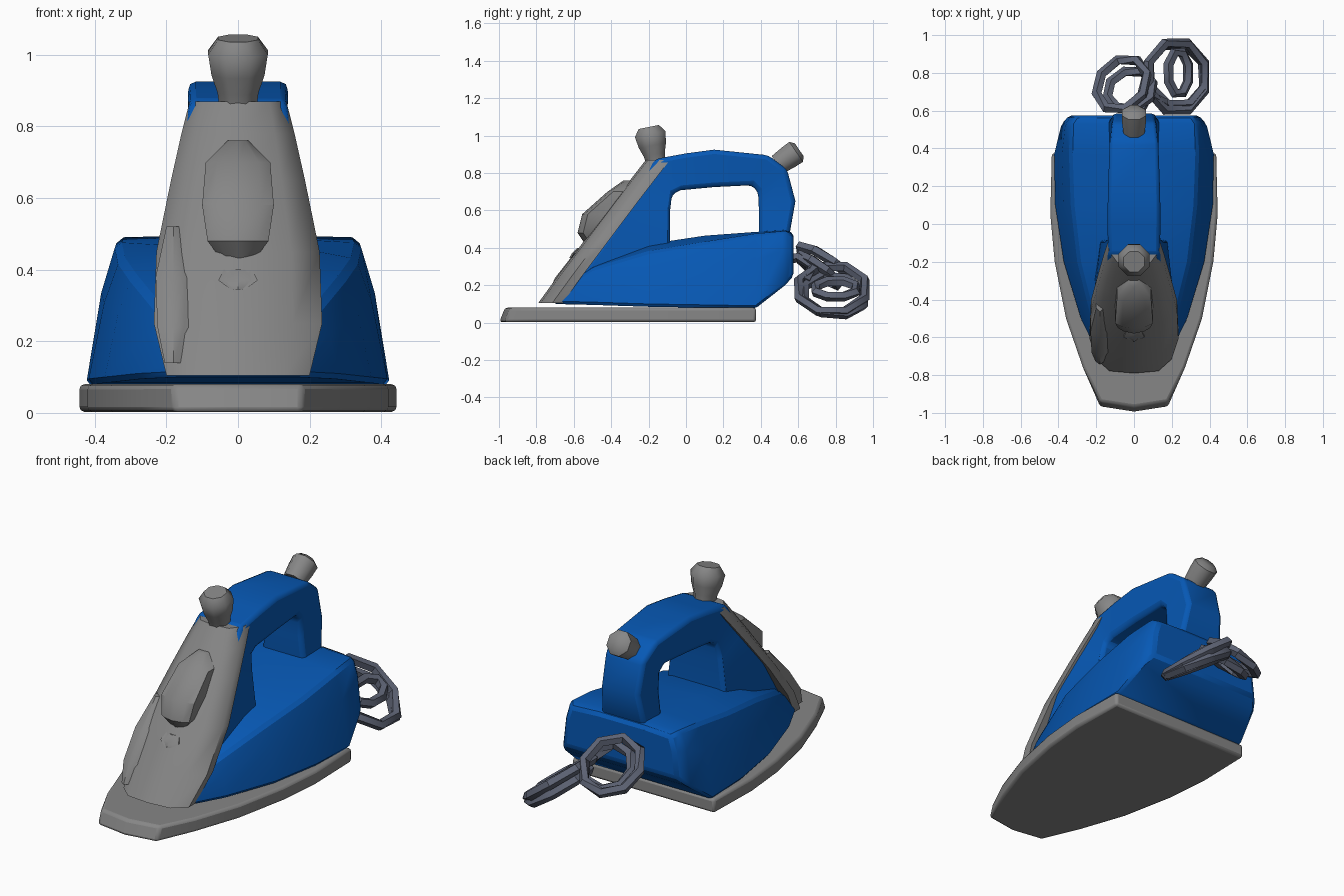
import bpy, bmesh, math
from mathutils import Vector

if "Cube" in bpy.data.objects:
    bpy.data.objects.remove(bpy.data.objects["Cube"])


def material(name, rgb):
    m = bpy.data.materials.new(name)
    m.diffuse_color = (*rgb, 1)
    m.use_nodes = True
    m.node_tree.nodes["Principled BSDF"].inputs["Base Color"].default_value = m.diffuse_color
    return m


BLUE = material("blue plastic", (0.002, 0.098, 0.46))
GREY = material("grey plastic", (0.24, 0.24, 0.24))
CORD = material("slate cord", (0.11, 0.125, 0.175))


def finish(name, bm, mat, bevel=0.0, segments=1, angle=35):
    bmesh.ops.recalc_face_normals(bm, faces=bm.faces)
    me = bpy.data.meshes.new(name)
    bm.to_mesh(me)
    bm.free()
    ob = bpy.data.objects.new(name, me)
    bpy.context.collection.objects.link(ob)
    me.materials.append(mat)
    if bevel:
        b = ob.modifiers.new("bevel", "BEVEL")
        b.width, b.segments, b.limit_method = bevel, segments, "ANGLE"
        b.angle_limit = math.radians(28)
    bpy.ops.object.select_all(action="DESELECT")
    bpy.context.view_layer.objects.active = ob
    ob.select_set(True)
    bpy.ops.object.shade_smooth_by_angle(angle=math.radians(angle))
    return ob


def loft(name, rings, mat, **kw):
    """Skin closed rings of equal length and cap both ends."""
    bm = bmesh.new()
    loops = [[bm.verts.new(p) for p in r] for r in rings]
    n = len(loops[0])
    for a, b in zip(loops, loops[1:]):
        for i in range(n):
            j = (i + 1) % n
            bm.faces.new((a[i], a[j], b[j], b[i]))
    bm.faces.new(loops[0])
    bm.faces.new(loops[-1])
    return finish(name, bm, mat, **kw)


def front_shell(name, rows, edge, back, mat, cx=0.0, **kw):
    """Shell facing -y; rows are (z, y, half width)."""
    rings = []
    for z, y, w in rows:
        sec = [(-1, back), (-1, edge), (-.65, .012), (0, 0), (.65, .012), (1, edge), (1, back)]
        rings.append([(cx + w * s, y + d, z) for s, d in sec])
    return loft(name, rings, mat, **kw)


def turned(name, base, axis, profile, sides, mat):
    """Lathed knob; profile is (distance along axis, radius)."""
    axis = Vector(axis).normalized()
    u = Vector((1, 0, 0))
    v = axis.cross(u)
    rings = []
    for h, r in profile:
        c = Vector(base) + axis * h
        rings.append([c + r * (u * math.cos(t) + v * math.sin(t))
                      for t in (math.tau * (i + .5) / sides for i in range(sides))])
    return loft(name, rings, mat, angle=50)


def tube(name, pts, r, closed, mat, sides=5):
    """Low-poly cord along a path."""
    pts = [Vector(p) for p in pts]
    bm = bmesh.new()
    n = len(pts)
    loops = []
    for i, p in enumerate(pts):
        a = pts[(i - 1) % n] if closed or i else p
        b = pts[(i + 1) % n] if closed or i < n - 1 else p
        t = (b - a).normalized()
        ref = Vector((.31, .17, .93))
        u = t.cross(ref).normalized()
        v = t.cross(u)
        loops.append([bm.verts.new(p + r * (u * math.cos(k) + v * math.sin(k)))
                      for k in (math.tau * s / sides for s in range(sides))])
    for i in range(n if closed else n - 1):
        a, b = loops[i], loops[(i + 1) % n]
        for s in range(sides):
            q = (s + 1) % sides
            bm.faces.new((a[s], a[q], b[q], b[s]))
    if not closed:
        bm.faces.new(loops[0])
        bm.faces.new(loops[-1])
    return finish(name, bm, mat, angle=40)


def oval(center, normal, ru, rv, n=8):
    nrm = Vector(normal).normalized()
    v = Vector((0, 1, 0))
    u = v.cross(nrm).normalized()
    v = nrm.cross(u)
    return [Vector(center) + u * ru * math.cos(t) + v * rv * math.sin(t)
            for t in (math.tau * (i + .5) / n for i in range(n))]


# Soleplate, with the nose leaning back towards the top
half = [(.18, -.97), (.27, -.76), (.36, -.5), (.42, -.2), (.443, .05), (.435, .375)]
outline = [(0, -.998)] + half + [(-x, y) for x, y in reversed(half)]
loft("soleplate", [[(x, y + (k if y < -.9 else 0), z) for x, y in outline]
                   for z, k in ((.003, 0), (.08, .03))],
     GREY, bevel=.014, segments=2, angle=50)

# Water tank body: sections are (y, bottom z, bottom half width, edge z, edge half width, ridge z)
sections = [(-.71, .10, .18, .15, .165, .16), (-.5, .095, .285, .29, .22, .31),
            (-.2, .085, .375, .38, .295, .42), (.1, .08, .42, .43, .33, .465),
            (.37, .075, .425, .475, .34, .485), (.53, .20, .385, .49, .335, .495),
            (.575, .25, .345, .47, .305, .48)]
loft("tank_body", [[(-b, y, zb), (b, y, zb), (b * .4 + t * .6 + .008, y, zb * .35 + zt * .65),
                    (t, y, zt), (t * .45, y, zc), (-t * .45, y, zc), (-t, y, zt),
                    (-b * .4 - t * .6 - .008, y, zb * .35 + zt * .65)]
                   for y, zb, b, zt, t, zc in sections], BLUE, bevel=.015, angle=40)

# Handle: arched strip of sections (outer y, z, half width, inner y, z, half width)
arch = [(-.66, .12, .17, -.09, .11, .20), (-.40, .48, .212, -.085, .44, .175),
        (-.27, .70, .168, -.085, .60, .155),
        (-.165, .875, .138, -.075, .685, .14), (0, .905, .14, -.03, .708, .135),
        (.15, .925, .14, .15, .725, .13), (.44, .895, .13, .35, .735, .12),
        (.54, .82, .12, .385, .70, .115), (.585, .65, .115, .39, .60, .115),
        (.555, .48, .135, .39, .47, .13), (.50, .38, .14, .40, .38, .13)]
loft("handle", [[(-wo, yo, zo), (wo, yo, zo), (wi, yi, zi), (-wi, yi, zi)]
                for yo, zo, wo, yi, zi, wi in arch], BLUE, bevel=.022, segments=2, angle=45)

# Sloped grey front cover, spray nozzle and side trim
front_shell("front_cover", [(.105, -.79, .20), (.25, -.685, .235), (.45, -.535, .228),
                            (.65, -.385, .187), (.78, -.285, .158), (.87, -.215, .135)],
            .075, .13, GREY, angle=50)
front_shell("spray_nozzle", [(.42, -.54, .04), (.48, -.58, .085), (.58, -.555, .10),
                             (.70, -.42, .09), (.76, -.335, .03)], .03, .14, GREY)
front_shell("side_trim", [(.14, -.745, .025), (.24, -.70, .045), (.38, -.59, .05),
                          (.52, -.465, .02)], .02, .10, GREY, cx=-.18)
front_shell("nozzle_drip", [(.345, -.625, .02), (.37, -.61, .055), (.40, -.58, .04)],
            .01, .07, GREY)

# Steam button and rear cap
turned("steam_button", (0, -.16, .85), (0, -.2, 1),
       [(0, .055), (.05, .062), (.10, .08), (.16, .09), (.20, .06)], 8, GREY)
turned("rear_cap", (0, .49, .845), (0, .8, .55),
       [(0, .06), (.07, .068), (.12, .07), (.14, .045)], 8, GREY)

# Coiled power cord
rings = [("cord_coil_large", (.225, .78, .18), (.62, 0, .78), .205, .19),
         ("cord_coil_large_lower", (.225, .79, .145), (.55, .1, .83), .185, .17),
         ("cord_coil_inner", (.235, .80, .18), (.6, 0, .8), .07, .115),
         ("cord_coil_small", (-.065, .74, .31), (-.3, .55, .78), .14, .165),
         ("cord_coil_small_lower", (-.02, .71, .28), (-.2, .6, .78), .125, .13)]
for name, c, nrm, ru, rv in rings:
    tube(name, oval(c, nrm, ru, rv), .028, True, CORD)
tube("cord_lead", [(.02, .50, .33), (.03, .60, .35), (.08, .68, .30), (.16, .64, .22)],
     .028, False, CORD)
